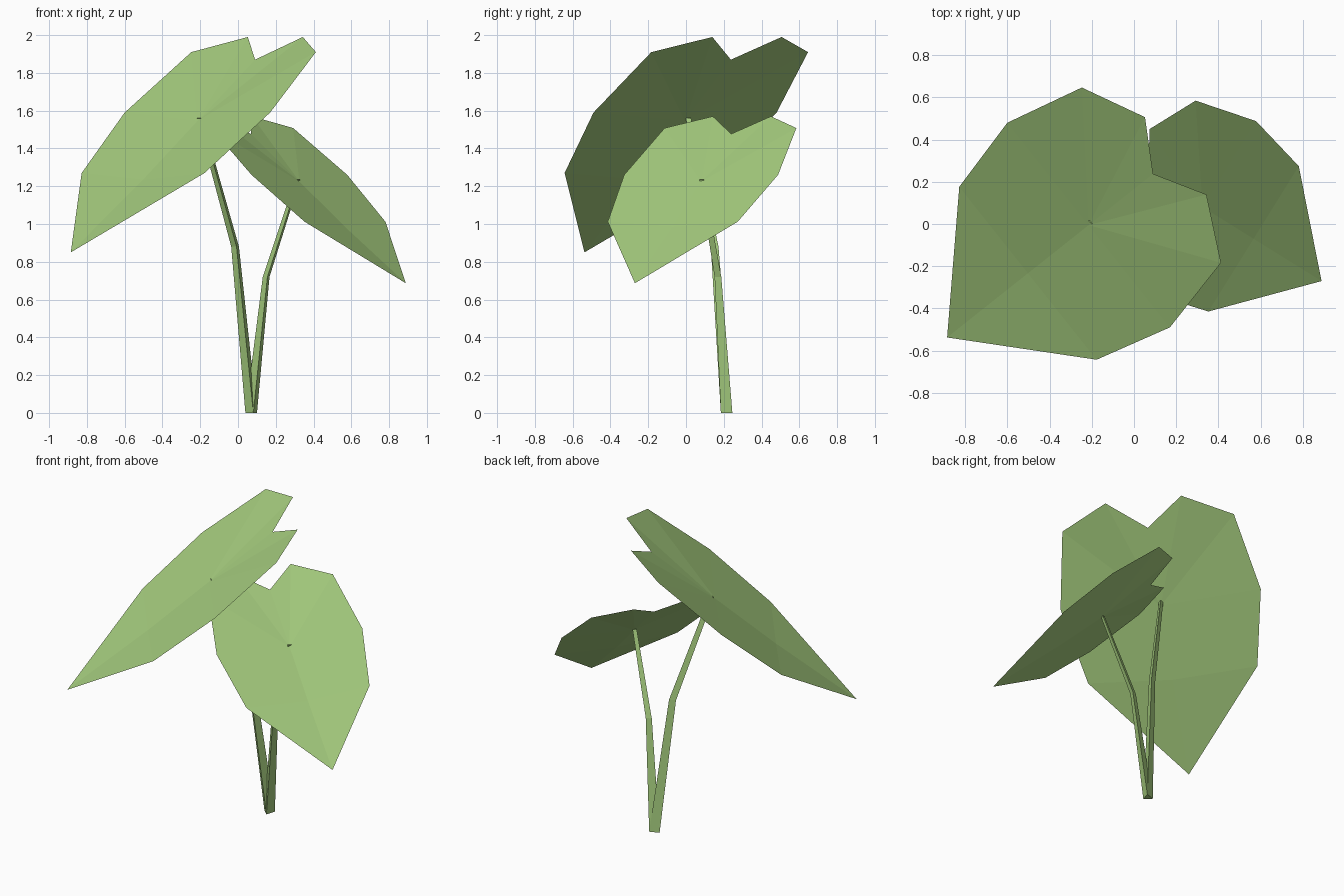
import bpy, math
from mathutils import Vector

if "Cube" in bpy.data.objects:
    bpy.data.objects.remove(bpy.data.objects["Cube"])

green = bpy.data.materials.new("leaf green")
green.diffuse_color = (0.38, 0.61, 0.21, 1)
green.use_nodes = True
green.node_tree.nodes["Principled BSDF"].inputs["Base Color"].default_value = green.diffuse_color


def make(name, verts, faces):
    me = bpy.data.meshes.new(name)
    me.from_pydata(verts, [], faces)
    me.materials.append(green)
    me.update()
    ob = bpy.data.objects.new(name, me)
    bpy.context.collection.objects.link(ob)
    return ob


# Leaf half outline: (along, half width, height), measured from the leaf centre
EDGE = [(-.367, .523, -.32), (0, .619, 0), (.38, .53, .32), (.527, .234, .40)]
RIB = [(-.856, 0, -.74), (-.367, 0, -.355), (0, 0, -.045), (.39, 0, .28)]


def leaf(name, centre, heading, scale):
    d = Vector((math.cos(heading), math.sin(heading), 0))
    s = Vector((-d.y, d.x, 0))
    pts = RIB + EDGE + [(u, -w, z) for u, w, z in EDGE]
    verts = [Vector(centre) + scale * (d * u + s * w + Vector((0, 0, z)))
             for u, w, z in pts]
    faces = []
    for k in (4, 8):          # left half, then mirrored right half
        half = [(0, 1, k), (1, 2, k + 1, k), (2, k + 2, k + 1),
                (2, k + 3, k + 2), (2, 3, k + 3)]
        faces += half if k == 4 else [f[::-1] for f in half]
    make(name, verts, faces)


# Three-sided tapering stem along a path of (x, y, z, radius)
def stem(name, path):
    verts = []
    for x, y, z, r in path:
        for a in (-80, 45, 175):
            t = math.radians(a)
            verts.append((x + r * math.cos(t), y + r * math.sin(t), z))
    faces = [(2, 1, 0)]
    for i in range(len(path) - 1):
        for j in range(3):
            a, b = 3 * i + j, 3 * i + (j + 1) % 3
            faces.append((a, b, b + 3, a + 3))
    n = len(verts)
    faces.append((n - 3, n - 2, n - 1))
    make(name, verts, faces)


leaf("large_leaf", (-.215, -.005, 1.59), math.atan2(.622, .783), 1.0)
leaf("small_leaf", (.325, .08, 1.26), math.atan2(.528, -.849), .775)
stem("large_leaf_stem", [(.075, .22, 0, .036), (-.012, .155, .88, .024),
                         (-.20, .015, 1.56, .017)])
stem("small_leaf_stem", [(.075, .22, 0, .036), (.152, .172, .72, .021),
                         (.318, .085, 1.235, .015)])
